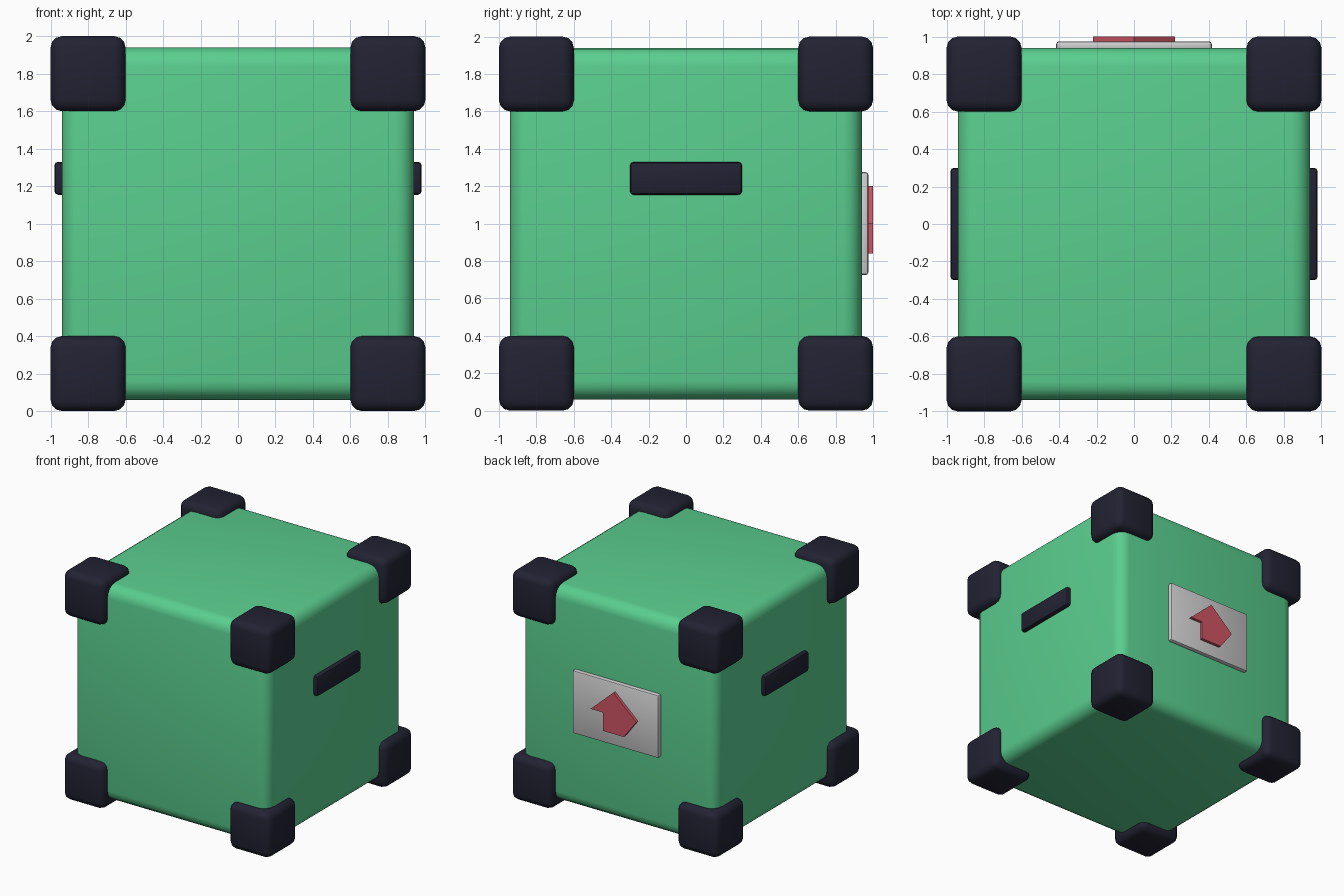
import bpy, bmesh, math
from mathutils import Matrix

if "Cube" in bpy.data.objects:
    bpy.data.objects.remove(bpy.data.objects["Cube"])


def material(name, rgb):
    # sRGB 0-255 to linear
    m = bpy.data.materials.new(name)
    m.diffuse_color = [((c / 255 + 0.055) / 1.055) ** 2.4 for c in rgb] + [1]
    m.use_nodes = True
    m.node_tree.nodes["Principled BSDF"].inputs["Base Color"].default_value = m.diffuse_color
    return m


GREEN = material("crate green", (90, 206, 143))
DARK = material("dark navy", (34, 34, 51))
GREY = material("label grey", (208, 208, 208))
RED = material("arrow red", (208, 85, 100))


def finish(name, bm, mat, smooth=True):
    bmesh.ops.recalc_face_normals(bm, faces=bm.faces)
    mesh = bpy.data.meshes.new(name)
    bm.to_mesh(mesh)
    bm.free()
    mesh.materials.append(mat)
    ob = bpy.data.objects.new(name, mesh)
    bpy.context.collection.objects.link(ob)
    if smooth:
        bpy.ops.object.select_all(action='DESELECT')
        ob.select_set(True)
        bpy.context.view_layer.objects.active = ob
        bpy.ops.object.shade_smooth_by_angle(angle=math.radians(35))
    return ob


def rounded_box(name, centre, size, bevel, segments, mat):
    bm = bmesh.new()
    bmesh.ops.create_cube(bm, size=1, matrix=Matrix.Translation(centre) @ Matrix.Diagonal((*size, 1)))
    bmesh.ops.bevel(bm, geom=bm.edges[:], offset=bevel, segments=segments,
                    profile=0.5, affect='EDGES')
    return finish(name, bm, mat)


# Crate body
rounded_box("crate_body", (0, 0, 1), (1.88, 1.88, 1.88), 0.1, 4, GREEN)

# Corner guards
for sx, side in ((-1, "left"), (1, "right")):
    for sy, face in ((-1, "front"), (1, "back")):
        for sz, level in ((-1, "bottom"), (1, "top")):
            rounded_box(f"corner_{level}_{face}_{side}", (0.8 * sx, 0.8 * sy, 1 + 0.8 * sz),
                        (0.4, 0.4, 0.4), 0.06, 3, DARK)
    # Side handle
    rounded_box(f"handle_{side}", (0.94 * sx, 0, 1.242), (0.08, 0.6, 0.176), 0.02, 2, DARK)

# Label plate on the back
rounded_box("label_plate", (0, 0.95, 1.0), (0.83, 0.05, 0.55), 0.015, 2, GREY)

# Raised arrow on the label, with its one-sided notch
points = [(0, 1.2), (-0.22, 1.0), (-0.1, 0.84), (0.1, 0.84), (0.1, 1.0), (0.22, 1.0)]
bm = bmesh.new()
base = bm.faces.new([bm.verts.new((x, 0.965, z)) for x, z in points])
top = bmesh.ops.extrude_face_region(bm, geom=[base])
bmesh.ops.translate(bm, vec=(0, 0.035, 0),
                    verts=[g for g in top["geom"] if isinstance(g, bmesh.types.BMVert)])
finish("label_arrow", bm, RED, smooth=False)
